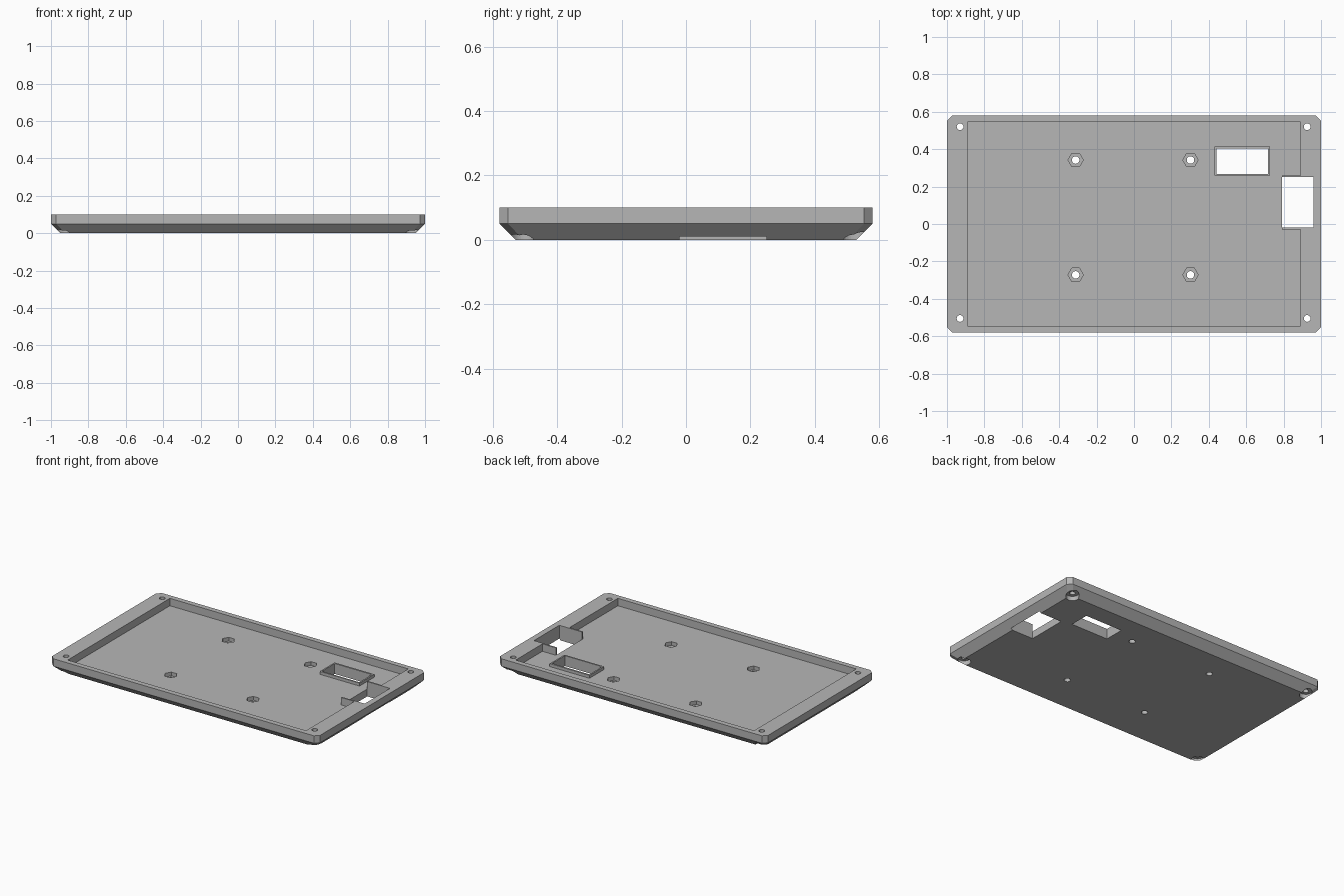
import bpy
import bmesh
import math

if "Cube" in bpy.data.objects:
    bpy.data.objects.remove(bpy.data.objects["Cube"], do_unlink=True)

grey = bpy.data.materials.new("plain_grey")
grey.use_nodes = True
colour = (0.47, 0.47, 0.47, 1)
grey.diffuse_color = colour
grey.node_tree.nodes["Principled BSDF"].inputs["Base Color"].default_value = colour


def loft(name, rings):
    """Closed solid through a stack of (outline, height) rings."""
    bm = bmesh.new()
    loops = [[bm.verts.new((x, y, z)) for x, y in pts] for pts, z in rings]
    bm.faces.new(loops[0][::-1])
    bm.faces.new(loops[-1])
    n = len(loops[0])
    for a, b in zip(loops, loops[1:]):
        for i in range(n):
            j = (i + 1) % n
            bm.faces.new((a[i], a[j], b[j], b[i]))
    bmesh.ops.recalc_face_normals(bm, faces=bm.faces)
    mesh = bpy.data.meshes.new(name)
    bm.to_mesh(mesh)
    bm.free()
    mesh.materials.append(grey)
    obj = bpy.data.objects.new(name, mesh)
    bpy.context.collection.objects.link(obj)
    return obj


def block(name, x0, x1, y0, y1, z0, z1):
    pts = [(x0, y0), (x1, y0), (x1, y1), (x0, y1)]
    return loft(name, [(pts, z0), (pts, z1)])


def prism(name, x, y, radius, sides, z0, z1):
    angles = [2 * math.pi * i / sides for i in range(sides)]
    pts = [(x + radius * math.cos(a), y + radius * math.sin(a)) for a in angles]
    return loft(name, [(pts, z0), (pts, z1)])


def octagon(w, d, c):
    return [(-w + c, -d), (w - c, -d), (w, -d + c), (w, d - c),
            (w - c, d), (-w + c, d), (-w, d - c), (-w, -d + c)]


def cut(obj, *cutters):
    """Subtract each cutter from the object and bake the result."""
    for cutter in cutters:
        cutter.hide_render = True
        mod = obj.modifiers.new("cut", "BOOLEAN")
        mod.operation = "DIFFERENCE"
        mod.solver = "EXACT"
        mod.object = cutter
        bpy.context.view_layer.update()
        graph = bpy.context.evaluated_depsgraph_get()
        baked = bpy.data.meshes.new_from_object(obj.evaluated_get(graph))
        obj.modifiers.clear()
        obj.data = baked


TOP, FLOOR = 0.1, 0.05

# Tray shell with a sloping underside and clipped corners
tray = loft("tray", [(octagon(0.95, 0.53, 0.025), 0),
                     (octagon(1, 0.58, 0.027), 0.05),
                     (octagon(1, 0.58, 0.027), TOP)])
cavity = block("cavity_cutter", -0.89, 0.89, -0.545, 0.545, FLOOR, 0.2)

# Through openings: side port and rectangular window
port = block("port_cutter", 0.79, 0.96, -0.02, 0.25, -0.1, 0.2)
window = block("window_cutter", 0.44, 0.717, 0.268, 0.403, -0.1, 0.2)
cutters = [cavity, port, window]

# Corner screw holes, counterbored from below
for x in (-0.93, 0.926):
    for y in (-0.505, 0.52):
        cutters.append(prism("screw_cutter", x, y, 0.018, 24, -0.1, 0.2))
        cutters.append(prism("counterbore_cutter", x, y, 0.04, 32, -0.1, 0.03))

# Hexagonal nut pockets with round holes through the floor
for x in (-0.312, 0.302):
    for y in (-0.272, 0.342):
        cutters.append(prism("nut_cutter", x, y, 0.041, 6, 0.025, 0.2))
        cutters.append(prism("nut_hole_cutter", x, y, 0.02, 24, -0.1, 0.2))
cut(tray, *cutters)

# Thin ribs beside the port and a low lip around the window
port_ribs = block("port_ribs", 0.79, 0.89, -0.03, 0.26, FLOOR, TOP)
cut(port_ribs, port)
window_lip = block("window_lip", 0.43, 0.727, 0.258, 0.415, FLOOR, 0.07)
cut(window_lip, window)

for cutter in cutters:
    bpy.data.objects.remove(cutter, do_unlink=True)
